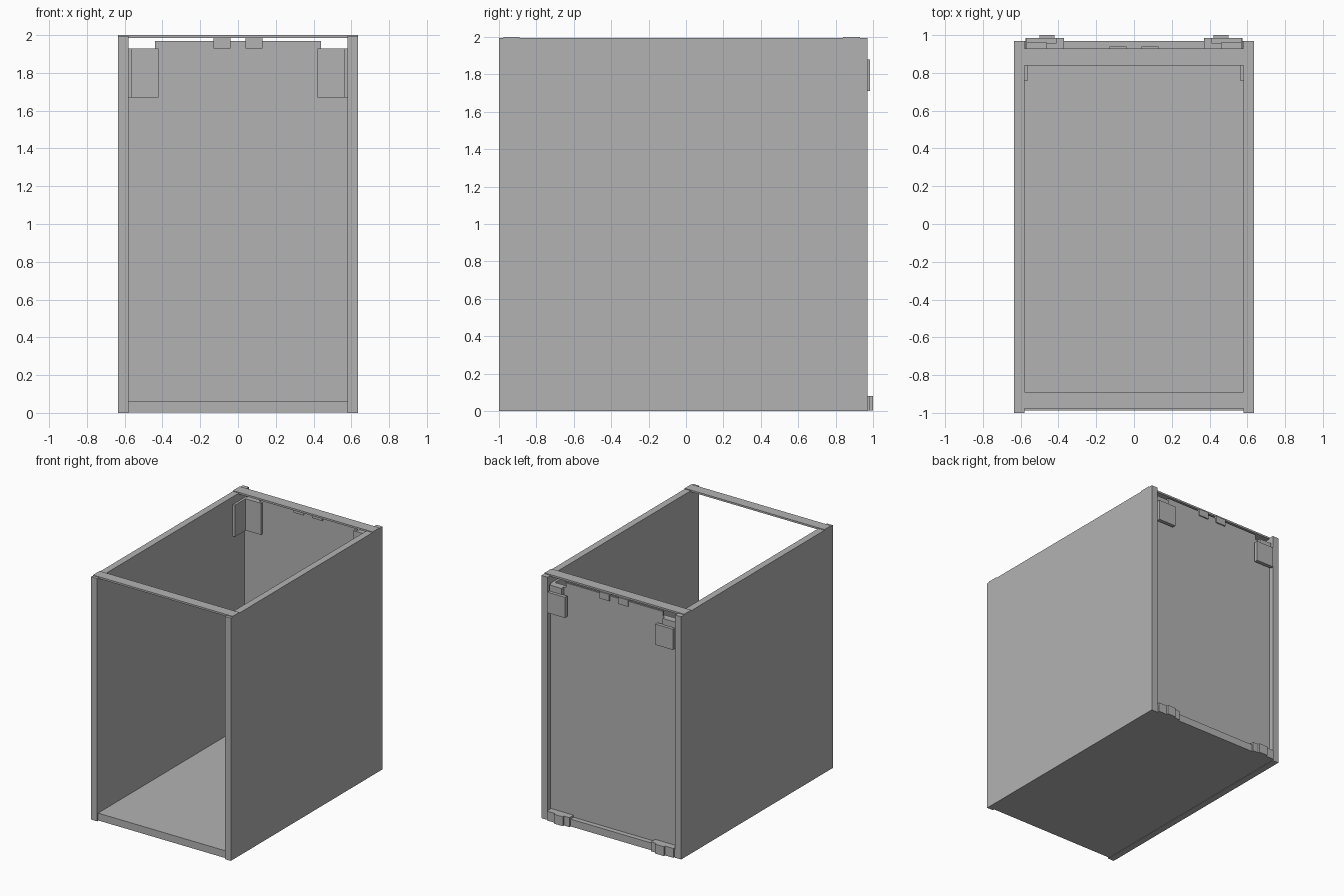
import bpy
import bmesh

cube = bpy.data.objects.get("Cube")
if cube:
    bpy.data.objects.remove(cube, do_unlink=True)

grey = bpy.data.materials.new("cabinet_grey")
grey.use_nodes = True
colour = (0.45, 0.45, 0.45, 1)
grey.diffuse_color = colour
grey.node_tree.nodes["Principled BSDF"].inputs["Base Color"].default_value = colour


def finish(name, bm):
    bmesh.ops.recalc_face_normals(bm, faces=bm.faces)
    mesh = bpy.data.meshes.new(name)
    bm.to_mesh(mesh)
    bm.free()
    mesh.materials.append(grey)
    obj = bpy.data.objects.new(name, mesh)
    bpy.context.collection.objects.link(obj)
    return obj


def box(name, x, y, z):
    bm = bmesh.new()
    bmesh.ops.create_cube(bm, size=1)
    for v in bm.verts:
        v.co = [lo if c < 0 else hi for c, (lo, hi) in zip(v.co, (x, y, z))]
    return finish(name, bm)


def pair(name, x, y, z):
    box("left_" + name, x, y, z)
    box("right_" + name, (-x[1], -x[0]), y, z)


OUT, INN = 0.635, 0.58

# Carcass: sides, floor and two thin top rails
pair("side_panel", (INN, OUT), (-1, 0.97), (0, 1.994))
box("bottom_panel", (-INN, INN), (-0.988, 0.97), (0.003, 0.063))
box("front_top_rail", (-OUT, OUT), (-0.976, -0.89), (1.985, 2))
box("back_top_rail", (-OUT, OUT), (0.84, 0.93), (1.985, 2))

# Back panel with notched upper corners
half = [(INN, 0.063), (INN, 1.93), (0.44, 1.93), (0.44, 1.97)]
outline = half + [(-x, z) for x, z in reversed(half)]
bm = bmesh.new()
face = bm.faces.new([bm.verts.new((x, 0.915, z)) for x, z in outline])
ext = bmesh.ops.extrude_face_region(bm, geom=[face])
for v in ext["geom"]:
    if isinstance(v, bmesh.types.BMVert):
        v.co.y = 0.93
finish("back_panel", bm)

# Small clips holding the panel under the rail
pair("panel_clip", (0.04, 0.13), (0.905, 0.94), (1.93, 1.985))

# Hanging brackets: angle inside, hook through the notch, block behind
pair("bracket_side_plate", (0.56, INN), (0.76, 0.915), (1.67, 1.93))
pair("bracket_back_plate", (0.42, 0.56), (0.9, 0.915), (1.67, 1.93))
pair("bracket_hook", (0.46, 0.57), (0.915, 0.96), (1.86, 1.93))
pair("bracket_cover", (0.41, 0.57), (0.955, 0.985), (1.71, 1.88))

# Stepped lower spacers at the back
pair("spacer_base", (0.37, 0.575), (0.93, 0.985), (0.003, 0.08))
pair("spacer_step", (0.42, 0.5), (0.985, 1), (0.003, 0.08))
